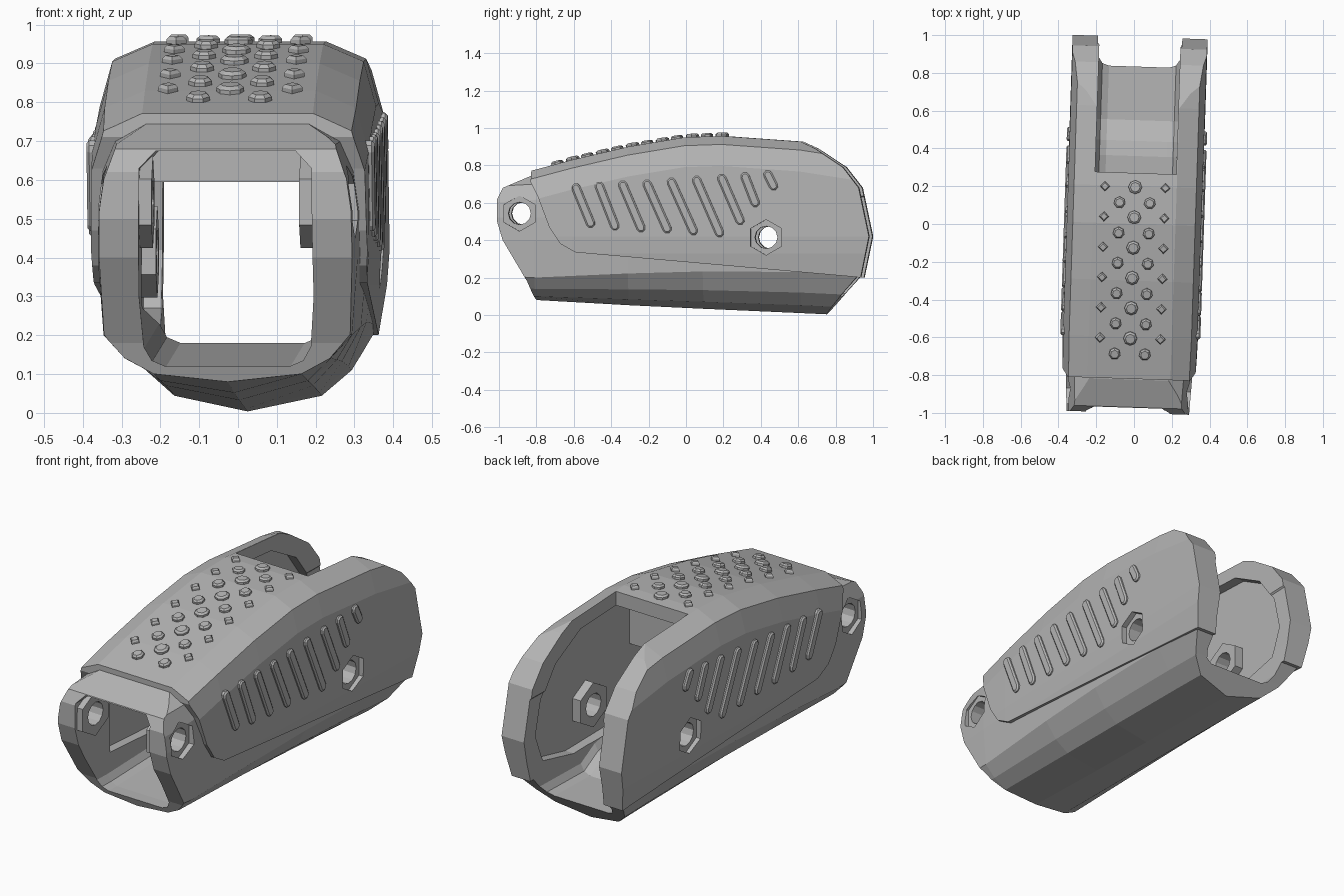
import bpy, bmesh, math
from mathutils import Matrix, Vector

if "Cube" in bpy.data.objects:
    bpy.data.objects.remove(bpy.data.objects["Cube"])

grey = bpy.data.materials.new("warm_grey")
grey.diffuse_color = (0.46, 0.46, 0.46, 1)
grey.use_nodes = True
grey.node_tree.nodes["Principled BSDF"].inputs["Base Color"].default_value = grey.diffuse_color


def loft(name, rings):
    """Solid skin through equal-length rings of 3D points."""
    bm = bmesh.new()
    vs = [[bm.verts.new(p) for p in r] for r in rings]
    n = len(vs[0])
    for a, b in zip(vs, vs[1:]):
        for i in range(n):
            j = (i + 1) % n
            bm.faces.new((a[i], a[j], b[j], b[i]))
    bm.faces.new(vs[0])
    bm.faces.new(vs[-1])
    bmesh.ops.recalc_face_normals(bm, faces=bm.faces)
    me = bpy.data.meshes.new(name)
    bm.to_mesh(me)
    bm.free()
    me.materials.append(grey)
    ob = bpy.data.objects.new(name, me)
    bpy.context.collection.objects.link(ob)
    return ob


def prism(name, pts, x0, x1):
    """Side profile (y, z) extruded along x."""
    return loft(name, [[(x, y, z) for y, z in pts] for x in (x0, x1)])


def boolean(ob, cutters, op="DIFFERENCE"):
    for c in cutters:
        m = ob.modifiers.new("cut", "BOOLEAN")
        m.object, m.operation, m.solver = c, op, "EXACT"
    dg = bpy.context.evaluated_depsgraph_get()
    me = bpy.data.meshes.new_from_object(ob.evaluated_get(dg))
    ob.modifiers.clear()
    ob.data = me


def mirror_ring(y, half):
    """Ring from (x, z) points listed from top to bottom on the right side."""
    left = [(-x, y, z) for x, z in reversed(half) if x > 0]
    return [(x, y, z) for x, z in half] + left


def ngon(cy, cz, r, n):
    return [(cy + r * math.sin(2 * math.pi * i / n), cz + r * math.cos(2 * math.pi * i / n))
            for i in range(n)]


TOP = [(-0.9, 0.75), (-0.6, 0.83), (-0.3, 0.90), (0, 0.95), (0.2, 0.957), (0.62, 0.927), (1.05, 0.86)]


def top(y):
    for (a, za), (b, zb) in zip(TOP, TOP[1:]):
        if y <= b:
            return za + (zb - za) * (y - a) / (b - a)
    return TOP[-1][1]


# Lower body: hull with a shallow keel and a stepped-in nose
def body_ring(y, t, w, b, k):
    return mirror_ring(y, [(0, t), (0.21, t), (w - 0.045, t - 0.045), (w - 0.012, t - 0.13), (w, 0.52),
                           (w, 0.40), (w - 0.015, b + 0.12 + 0.1 * k), (0.265, b + 0.06 + 0.05 * k),
                           (0.19, b + 0.02 + 0.022 * k), (0, b)])


body = loft("body_shell", [body_ring(-1.05, 0.73, 0.322, 0.09, 0), body_ring(-0.8, 0.745, 0.335, 0.08, 0),
                           body_ring(-0.3, 0.86, 0.342, 0.052, 0.5), body_ring(0.1, 0.92, 0.343, 0.033, 0.8),
                           body_ring(0.62, 0.90, 0.342, 0.01, 1), body_ring(1.05, 0.83, 0.34, -0.01, 1)])
body_clip = prism("body_clip", [(-1, 0.62), (-0.97, 0.68), (-0.82, 0.745), (-0.8, 1.2), (0.56, 1.2),
                                (0.61, 0.91), (0.69, 0.87), (0.84, 0.77), (0.92, 0.67), (0.975, 0.42),
                                (0.93, 0.21), (0.85, 0.12), (0.75, 0.0), (0.74, -0.2), (-0.79, -0.2),
                                (-0.8, 0.08), (-0.84, 0.18), (-0.97, 0.4), (-1, 0.5)], -0.6, 0.6)
boolean(body, [body_clip], "INTERSECT")


# Outer cover: raised top and side panels
def cover_ring(y, t, w):
    return mirror_ring(y, [(0, t), (0.22, t), (w - 0.032, t - 0.045), (w, t - 0.16), (w + 0.002, 0.42),
                           (w - 0.004, 0.33), (w - 0.025, 0.2), (w - 0.04, 0.1)])


cover = loft("outer_cover", [cover_ring(y, t, 0.350 if y < -0.7 else 0.356) for y, t in TOP])
cover_clip = prism("cover_clip", [(-0.82, 1.2), (0.60, 1.2), (0.62, 0.927), (0.7, 0.89), (0.85, 0.79),
                                  (0.935, 0.68), (0.99, 0.42), (0.945, 0.2), (0.9, 0.205), (-0.58, 0.335),
                                  (-0.66, 0.38), (-0.72, 0.47), (-0.78, 0.63), (-0.82, 0.71)], -0.6, 0.6)
boolean(cover, [cover_clip], "INTERSECT")


# Hollow inside: tunnel, wider cavity, rear top slot
def tunnel_ring(y, f):
    return mirror_ring(y, [(0.18, 0.675), (0.222, 0.63), (0.225, 0.3), (0.215, f + 0.05),
                           (0.195, f + 0.015), (0.16, f)])


tunnel = loft("tunnel_cutter", [tunnel_ring(y, f) for y, f in
                                [(-1.2, 0.12), (-0.75, 0.12), (0.36, 0.18), (0.44, 0.165), (0.55, 0.10), (1.2, 0.10)]])
cavity = prism("cavity_cutter", [(-0.72, 0.27), (-0.72, 0.68), (-0.3, 0.82), (0.1, 0.89), (0.55, 0.86),
                                 (0.75, 0.75), (0.86, 0.6), (0.9, 0.42), (0.84, 0.27), (0.6, 0.22)], -0.27, 0.27)
slot = prism("slot_cutter", [(0.27, 1.3), (1.3, 1.3), (1.3, 0.4), (0.27, 0.4)], -0.215, 0.215)

# Bolt holes with hexagonal recesses outside and hexagonal bosses inside
BOLTS = [("front", -0.88, 0.543, 0.305, 0.235, 0.19), ("rear", 0.44, 0.415, 0.33, 0.275, 0.222)]
holes, recesses, bosses = [], [], []
for tag, y, z, xr, xa, xb in BOLTS:
    holes.append(prism(tag + "_hole_cutter", ngon(y, z, 0.06, 12), -0.6, 0.6))
    for side, s in (("right", 1), ("left", -1)):
        recesses.append(prism(f"{tag}_recess_cutter_{side}", ngon(y, z, 0.095, 6), s * xr, s * 0.6))
        boss = prism(f"{tag}_bolt_boss_{side}", ngon(y, z, 0.118, 6), s * xa, s * xb)
        boolean(boss, [holes[-1]])
        bosses.append(boss)

for shell in (body, cover):
    boolean(shell, [tunnel, cavity, slot] + holes + recesses)

parts = [body, cover] + bosses

# Cross rib under the top
parts.append(prism("cross_rib", [(0.05, 0.595), (0.09, 0.595), (0.09, 0.9), (0.05, 0.9)], -0.275, 0.275))

# Slanted grip ridges on both sides: top end, bottom end
RIDGES = [(-0.585, 0.70, -0.49, 0.47), (-0.46, 0.71, -0.36, 0.455), (-0.335, 0.715, -0.22, 0.445),
          (-0.205, 0.72, -0.08, 0.44), (-0.075, 0.73, 0.06, 0.43), (0.06, 0.74, 0.2, 0.42),
          (0.195, 0.75, 0.31, 0.485), (0.32, 0.76, 0.39, 0.58), (0.44, 0.77, 0.49, 0.67)]


def capsule(x, a, b, r):
    ang = math.atan2(b.y - a.y, b.x - a.x)
    pts = []
    for c, base in ((b, ang), (a, ang + math.pi)):
        for i in range(5):
            t = base - math.pi / 2 + i * math.pi / 4
            pts.append((x, c.x + r * math.cos(t), c.y + r * math.sin(t)))
    return pts


for i, (ya, za, yb, zb) in enumerate(RIDGES):
    a, b = Vector((ya, za)), Vector((yb, zb))
    d = (b - a).normalized() * 0.022
    a, b = a + d, b - d
    for side, s in (("right", 1), ("left", -1)):
        parts.append(loft(f"grip_ridge_{side}_{i + 1}", [
            capsule(s * x, a, b, r) for x, r in ((0.335, 0.024), (0.364, 0.024), (0.371, 0.016))]))

# Faceted grip studs on the top
COLUMNS = [(0, 0.195, 0.036, 8), (0.08, 0.112, 0.031, 7), (-0.08, 0.112, 0.031, 7),
           (0.16, 0.195, 0.026, 4), (-0.16, 0.195, 0.026, 4)]
for c, (x, y0, r, n) in enumerate(COLUMNS):
    for k in range(6):
        y = y0 - 0.16 * k
        slope = (top(y + 0.02) - top(y - 0.02)) / 0.04
        rings = []
        for h, f in ((-0.02, 1), (0.01, 1), (0.018, 0.7)):
            rings.append([(x + r * f * px, y + r * f * py - slope * h, top(y) + slope * r * f * py + h)
                          for px, py in ngon(0, 0, 1, n)])
        parts.append(loft(f"grip_stud_{c + 1}_{k + 1}", rings))

# Remove cutters, then turn the whole sleeve slightly about z
for ob in list(bpy.data.objects):
    if ob not in parts:
        bpy.data.objects.remove(ob)
for ob in parts:
    ob.data.transform(Matrix.Rotation(-0.033, 4, "Z"))
